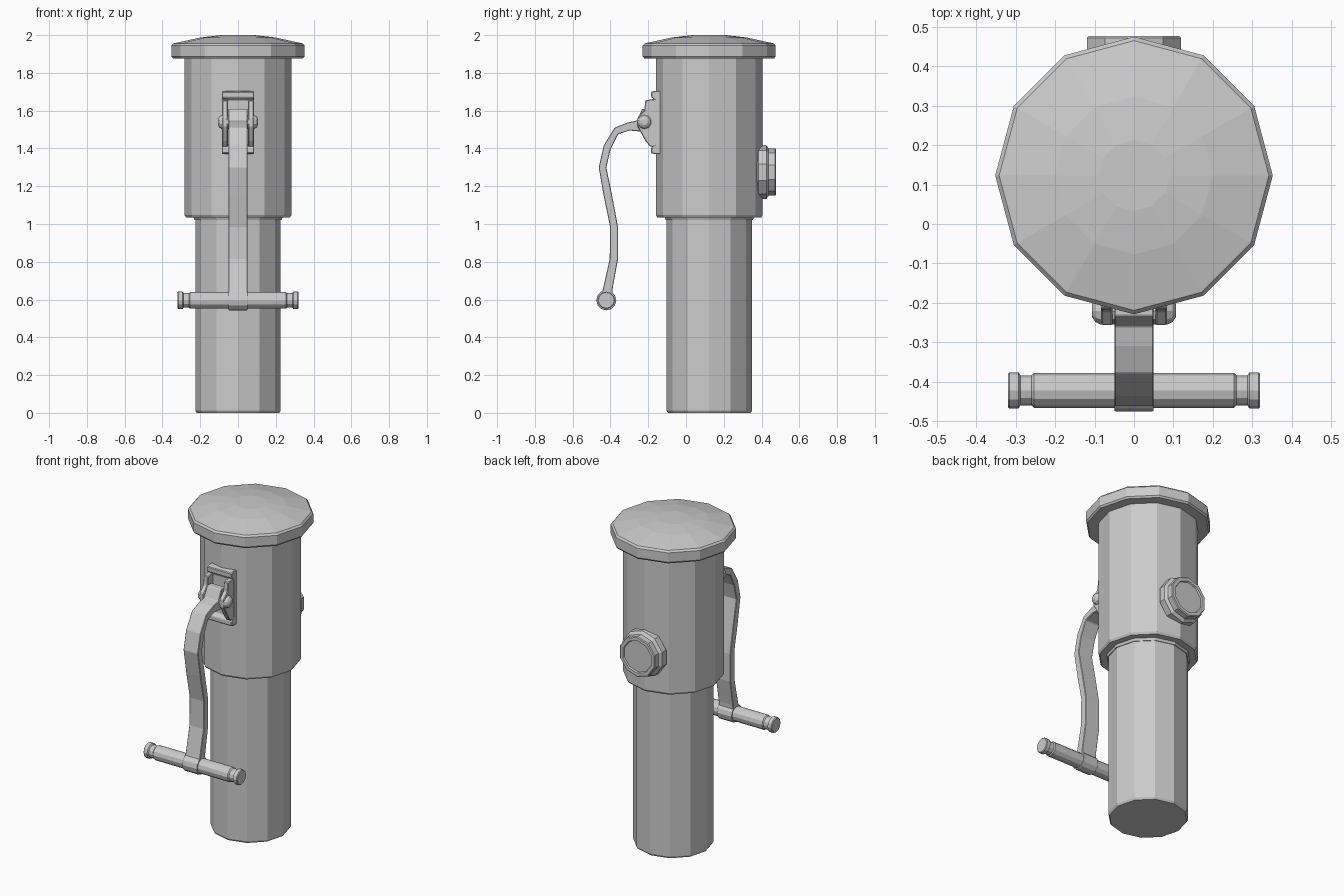
import bpy, bmesh, math
from mathutils import Matrix

if "Cube" in bpy.data.objects:
    bpy.data.objects.remove(bpy.data.objects["Cube"])

CY = 0.123  # y of the body axis


def finish(name, bm):
    bmesh.ops.recalc_face_normals(bm, faces=bm.faces)
    me = bpy.data.meshes.new(name)
    bm.to_mesh(me)
    bm.free()
    ob = bpy.data.objects.new(name, me)
    bpy.context.collection.objects.link(ob)
    return ob


def lathe(name, profile, sides, matrix, phase=0.0):
    """Revolve (radius, height) points about local z; ends are capped."""
    bm = bmesh.new()
    rings = []
    for r, h in profile:
        rings.append([bm.verts.new((r * math.cos(phase + 2 * math.pi * i / sides),
                                    r * math.sin(phase + 2 * math.pi * i / sides), h))
                      for i in range(sides)])
    for a, b in zip(rings, rings[1:]):
        for i in range(sides):
            j = (i + 1) % sides
            bm.faces.new((a[i], a[j], b[j], b[i]))
    bm.faces.new(rings[0])
    bm.faces.new(rings[-1])
    bm.transform(matrix)
    return finish(name, bm)


def prism(name, outline, x0, x1, bevel=0.0):
    """Extrude a (y, z) outline from x0 to x1."""
    bm = bmesh.new()
    a = [bm.verts.new((x0, y, z)) for y, z in outline]
    b = [bm.verts.new((x1, y, z)) for y, z in outline]
    n = len(a)
    bm.faces.new(a)
    bm.faces.new(b)
    for i in range(n):
        bm.faces.new((a[i], a[(i + 1) % n], b[(i + 1) % n], b[i]))
    ob = finish(name, bm)
    if bevel:
        mod = ob.modifiers.new("bevel", 'BEVEL')
        mod.width = bevel
        mod.segments = 1
    return ob


upright = Matrix.Translation((0, CY, 0))
along_x = Matrix.Rotation(math.pi / 2, 4, 'Y')
along_y = Matrix.Rotation(-math.pi / 2, 4, 'X')

# Post, barrel and domed cap, all twelve-sided
lathe("lower_post", [(0.219, 0), (0.226, 0.012), (0.226, 1.06)], 12, upright)
lathe("upper_barrel", [(0.23, 1.02), (0.236, 1.035), (0.275, 1.035), (0.283, 1.048),
                       (0.283, 1.89)], 12, upright)
lathe("cap", [(0.27, 1.877), (0.344, 1.877), (0.352, 1.887), (0.352, 1.945),
              (0.342, 1.956), (0.2, 1.987), (0.09, 2.0)], 12, upright)

# Round outlet on the back
lathe("outlet", [(0.1, 0.32), (0.108, 0.37), (0.142, 0.385), (0.142, 0.425),
                 (0.125, 0.438), (0.125, 0.472), (0.12, 0.477), (0.1, 0.477),
                 (0.096, 0.468)], 10,
      Matrix.Translation((0, 0, 1.275)) @ along_y, math.pi / 10)

# Mounting plate with raised lips at top and bottom
prism("bracket_plate",
      [(-0.12, 1.705), (-0.165, 1.705), (-0.185, 1.70), (-0.185, 1.672), (-0.165, 1.655),
       (-0.165, 1.42), (-0.185, 1.405), (-0.185, 1.375), (-0.165, 1.37), (-0.12, 1.37)],
      -0.085, 0.085, 0.004)

# Two hinge ears and the round pin ends
for s, side in ((-1, "left"), (1, "right")):
    prism("hinge_ear_" + side,
          [(-0.15, 1.665), (-0.215, 1.655), (-0.222, 1.60), (-0.256, 1.565),
           (-0.256, 1.515), (-0.215, 1.44), (-0.19, 1.41), (-0.15, 1.41)],
          s * 0.054, s * 0.084, 0.004)
    lathe("pin_end_" + side, [(0.037, 0), (0.037, 0.084), (0.03, 0.098), (0.016, 0.107)],
          10, Matrix.Translation((0, -0.22, 1.54)) @ Matrix.Rotation(s * math.pi / 2, 4, 'Y'))

# Curved pump arm, running from the hinge down to the grip
outer = [(-0.19, 1.61), (-0.232, 1.61), (-0.26, 1.548), (-0.31, 1.537), (-0.378, 1.51),
         (-0.436, 1.415), (-0.462, 1.30), (-0.436, 1.15), (-0.402, 0.985),
         (-0.404, 0.815), (-0.44, 0.655), (-0.456, 0.60)]
inner = [(-0.39, 0.60), (-0.388, 0.66), (-0.36, 0.815), (-0.36, 0.985),
         (-0.392, 1.155), (-0.422, 1.30), (-0.399, 1.395), (-0.36, 1.475),
         (-0.30, 1.495), (-0.245, 1.49), (-0.20, 1.49)]
prism("pump_arm", outer + inner, -0.05, 0.05, 0.003)

# Grip bar with a groove near each end, and the sleeve around it
grip = Matrix.Translation((0, -0.422, 0.596)) @ along_x
half = [(0.044, 0.254), (0.038, 0.26), (0.038, 0.288), (0.046, 0.293),
        (0.046, 0.316), (0.042, 0.32)]
lathe("grip_bar", [(r, -h) for r, h in reversed(half)] + half, 12, grip)
lathe("grip_sleeve", [(0.051, -0.05), (0.053, -0.047), (0.053, 0.047), (0.051, 0.05)],
      12, grip)
